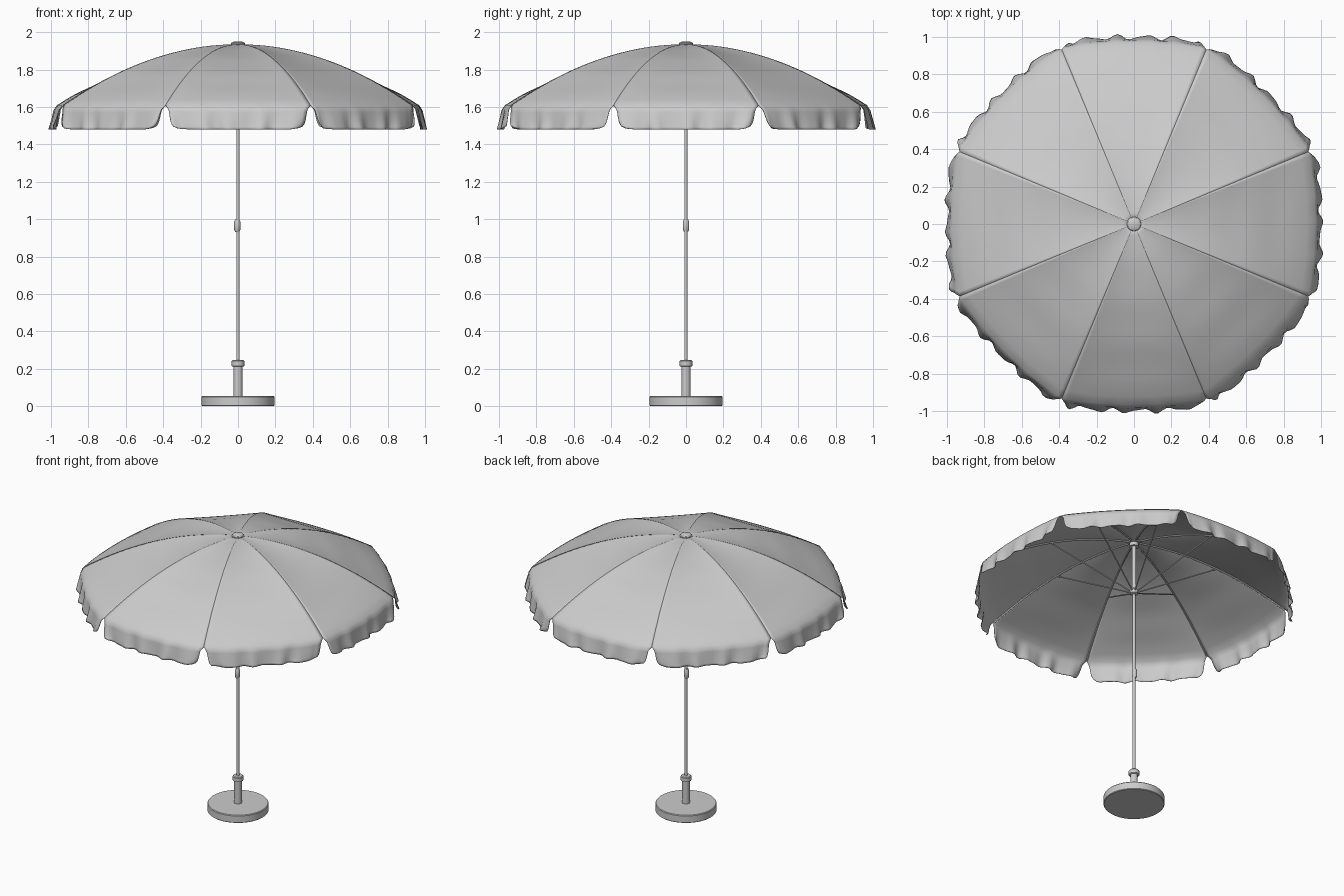
import bpy, bmesh
from math import sin, cos, pi, radians

if "Cube" in bpy.data.objects:
    bpy.data.objects.remove(bpy.data.objects["Cube"])

HALF = radians(22.5)
R = 1.01          # rib length in plan


def rib_z(r):
    return 1.935 - 0.318 * r * r


def finish(obj, angle=30):
    bpy.ops.object.select_all(action='DESELECT')
    obj.select_set(True)
    bpy.context.view_layer.objects.active = obj
    bpy.ops.object.shade_smooth_by_angle(angle=radians(angle))


def lathe(name, profile, segs=48, x=0.0):
    """Closed turned part from (radius, z) points, bottom to top."""
    bm = bmesh.new()
    rings = [[bm.verts.new((x + r * cos(2 * pi * i / segs), r * sin(2 * pi * i / segs), z))
              for i in range(segs)] for r, z in profile]
    for a, b in zip(rings, rings[1:]):
        for i in range(segs):
            j = (i + 1) % segs
            bm.faces.new((a[i], a[j], b[j], b[i]))
    bm.faces.new(rings[0][::-1])
    bm.faces.new(rings[-1])
    me = bpy.data.meshes.new(name)
    bm.to_mesh(me)
    bm.free()
    obj = bpy.data.objects.new(name, me)
    bpy.context.collection.objects.link(obj)
    finish(obj)
    return obj


def rod(name, points, radius):
    cu = bpy.data.curves.new(name, 'CURVE')
    cu.dimensions = '3D'
    cu.bevel_depth = radius
    cu.bevel_resolution = 2
    cu.use_fill_caps = True
    sp = cu.splines.new('POLY')
    sp.points.add(len(points) - 1)
    for p, co in zip(sp.points, points):
        p.co = (*co, 1)
    obj = bpy.data.objects.new(name, cu)
    bpy.context.collection.objects.link(obj)
    bpy.ops.object.select_all(action='DESELECT')
    obj.select_set(True)
    bpy.context.view_layer.objects.active = obj
    bpy.ops.object.convert(target='MESH')
    finish(bpy.context.object, 50)


def cloth_point(u, t):
    """Roof of one panel: u across (-1..1), t from crown to edge (0..1)."""
    r = 0.02 + (R - 0.02) * t
    belly = 1 - u * u
    radial = r * (cos(HALF) + 0.035 * belly * t * t)
    z = rib_z(r) - belly * (0.012 * sin(pi * t) + 0.0025 * t * sin(26 * t))
    return radial, r * sin(HALF) * u, z


def valance_point(u, s, k):
    """Hanging flap below the panel edge, s from fold to hem (0..1)."""
    radial, side, z = cloth_point(u, 1)
    wave = 0.011 * s * cos(14 * u + 1.3 * k) + 0.005 * s * sin(23 * u + k)
    radial += 0.012 * min(1, s * 5) + 0.018 * s + 0.012 * s * abs(u) + wave
    side -= u * (0.012 * min(1, s * 4) + 0.018 * s + 0.012 * s ** 8)
    z -= 0.13 * s * (1 - 0.12 * abs(u) ** 14)
    return radial, side, z


# Canopy: eight sagging panels, each with a wavy valance flap
bm = bmesh.new()
NU, NT, NS = 32, 22, 10
for k in range(8):
    a = k * pi / 4
    rows = []
    for i in range(NT + NS + 1):
        row = []
        for j in range(NU + 1):
            u = 2 * j / NU - 1
            if i <= NT:
                p, q, z = cloth_point(u, i / NT)
            else:
                p, q, z = valance_point(u, (i - NT) / NS, k)
            row.append(bm.verts.new((p * cos(a) - q * sin(a), p * sin(a) + q * cos(a), z)))
        rows.append(row)
    for r0, r1 in zip(rows, rows[1:]):
        for j in range(NU):
            bm.faces.new((r0[j], r1[j], r1[j + 1], r0[j + 1]))
me = bpy.data.meshes.new("canopy")
bm.to_mesh(me)
bm.free()
canopy = bpy.data.objects.new("canopy", me)
bpy.context.collection.objects.link(canopy)
finish(canopy, 40)
solid = canopy.modifiers.new("cloth_thickness", 'SOLIDIFY')
solid.thickness = 0.003
solid.offset = -1

# Ribs under the seams and stretchers up from the runner
for k in range(8):
    a = HALF + k * pi / 4
    c, s = cos(a), sin(a)
    rod("rib", [(r * c, r * s, rib_z(r) - 0.008)
                for r in [0.015 + (R - 0.02) * i / 14 for i in range(15)]], 0.005)
    rod("stretcher", [(0.022 * c, 0.022 * s, 1.565),
                      (0.55 * c, 0.55 * s, rib_z(0.55) - 0.012)], 0.0045)

# Pole, upper sleeve, runner and crown hub
lathe("pole", [(0.009, 0.05), (0.009, 1.6)], 24)
lathe("upper_pole", [(0.014, 1.56), (0.014, 1.93)], 24)
lathe("runner", [(0.018, 1.545), (0.027, 1.55), (0.027, 1.575), (0.018, 1.585)], 32)
lathe("hub", [(0.03, 1.895), (0.03, 1.92)], 32)

# Crown cap
lathe("top_cap", [(0.037, 1.922), (0.038, 1.938), (0.034, 1.944), (0.022, 1.949), (0.006, 1.951)])

# Pole joint clamp
lathe("pole_joint", [(0.011, 0.932), (0.016, 0.942), (0.017, 0.966), (0.016, 0.988),
                     (0.011, 0.999)], 24, x=-0.004)

# Weighted base, socket tube and tightening collar
lathe("base", [(0.191, 0.0), (0.195, 0.004), (0.195, 0.05), (0.191, 0.055)], 64)
lathe("base_tube", [(0.024, 0.05), (0.024, 0.22)], 32)
lathe("collar", [(0.029, 0.212), (0.034, 0.215), (0.034, 0.241), (0.030, 0.246)], 32)
